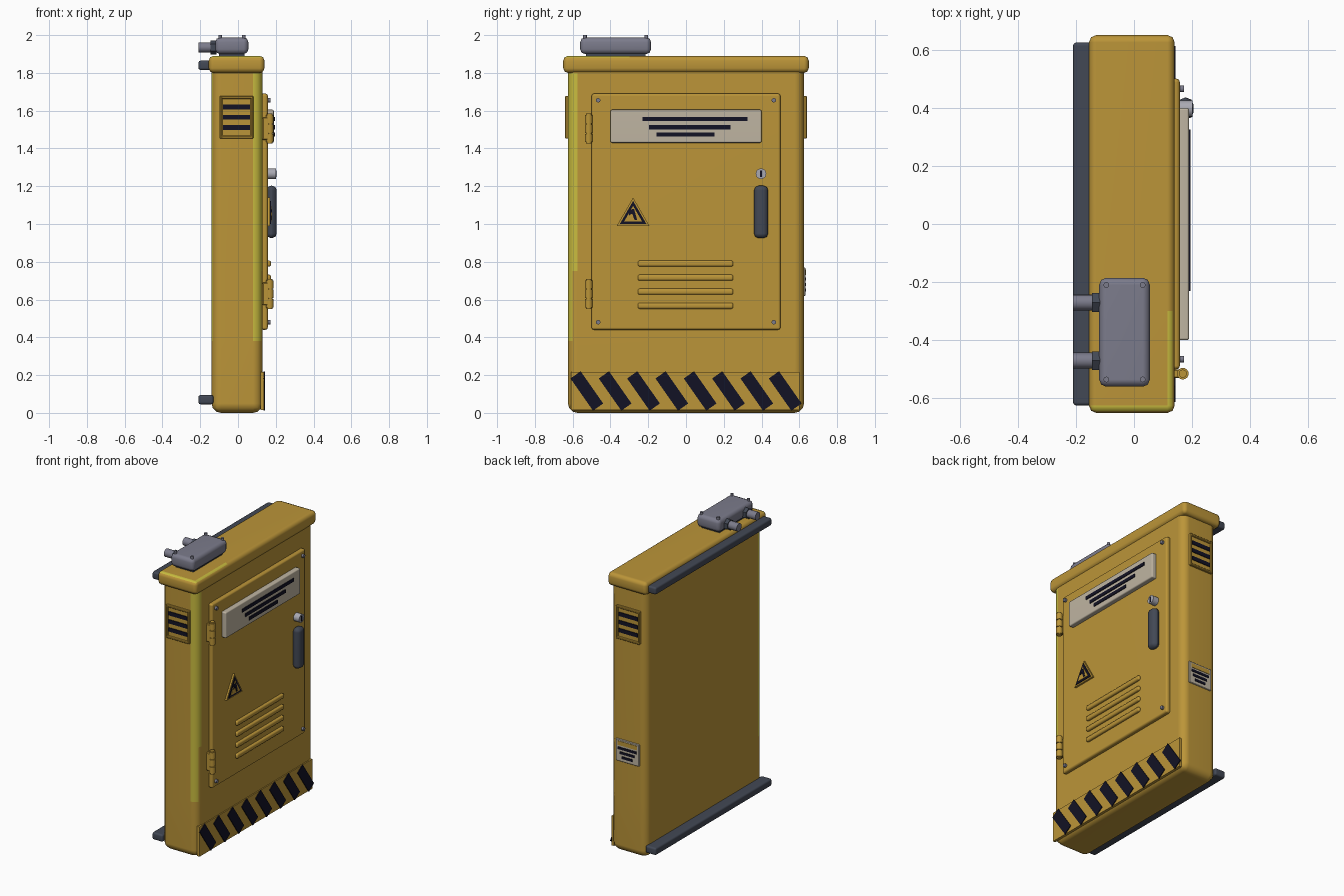
import bpy
import bmesh
import math
from mathutils import Matrix, Vector

default_cube = bpy.data.objects.get("Cube")
if default_cube:
    bpy.data.objects.remove(default_cube, do_unlink=True)


def make_material(name, rgb):
    material = bpy.data.materials.new(name)
    material.use_nodes = True
    colour = (*rgb, 1)
    material.diffuse_color = colour
    shader = material.node_tree.nodes["Principled BSDF"]
    shader.inputs["Base Color"].default_value = colour
    shader.inputs["Roughness"].default_value = 0.6
    return material


YELLOW = make_material("cabinet yellow", (0.5, 0.3, 0.04))
WORN = make_material("worn bright yellow", (0.58, 0.5, 0.05))
NAVY = make_material("dark navy", (0.006, 0.006, 0.018))
SLATE = make_material("slate", (0.055, 0.065, 0.09))
GREY = make_material("blue grey", (0.2, 0.2, 0.26))
BEIGE = make_material("beige", (0.52, 0.46, 0.36))
SILVER = make_material("silver", (0.4, 0.4, 0.45))


def finish(bm, name, materials, smooth=True):
    """Turn a bmesh into a named object with sharp-edge aware shading."""
    bmesh.ops.recalc_face_normals(bm, faces=bm.faces)
    mesh = bpy.data.meshes.new(name)
    for face in bm.faces:
        face.smooth = smooth
    bm.to_mesh(mesh)
    bm.free()
    for material in materials:
        mesh.materials.append(material)
    if smooth:
        mesh.set_sharp_from_angle(angle=math.radians(50))
    obj = bpy.data.objects.new(name, mesh)
    bpy.context.collection.objects.link(obj)
    if smooth:
        obj.modifiers.new("Weighted normals", 'WEIGHTED_NORMAL').keep_sharp = True
    return obj


def box_mesh(xs, ys, zs, bevel=0, segments=1):
    bm = bmesh.new()
    low, high = Vector((xs[0], ys[0], zs[0])), Vector((xs[1], ys[1], zs[1]))
    size = Matrix.Diagonal((*(high - low), 1))
    bmesh.ops.create_cube(bm, size=1, matrix=Matrix.Translation((low + high) / 2) @ size)
    if bevel:
        bmesh.ops.bevel(bm, geom=bm.edges[:], offset=bevel, segments=segments,
                        profile=0.5, affect='EDGES', clamp_overlap=True)
    bm.normal_update()
    return bm


def box(name, xs, ys, zs, material, bevel=0, segments=1):
    return finish(box_mesh(xs, ys, zs, bevel, segments), name, [material], segments > 1)


def cylinder(name, axis, centre, radius, depth, material, sides=16):
    bm = bmesh.new()
    turn = Vector(axis).to_track_quat('Z', 'Y').to_matrix().to_4x4()
    bmesh.ops.create_cone(bm, cap_ends=True, segments=sides, radius1=radius, radius2=radius,
                          depth=depth, matrix=Matrix.Translation(centre) @ turn)
    return finish(bm, name, [material], sides > 8)


def side_plate(name, outline, x0, x1, material):
    """Flat plate on the door side from (y, z) points."""
    bm = bmesh.new()
    face = bm.faces.new([bm.verts.new((x0, y, z)) for y, z in outline])
    out = bmesh.ops.extrude_face_region(bm, geom=[face])["geom"]
    bmesh.ops.translate(bm, vec=(x1 - x0, 0, 0),
                        verts=[v for v in out if isinstance(v, bmesh.types.BMVert)])
    return finish(bm, name, [material], False)


def cut(bm, point, normal):
    bmesh.ops.bisect_plane(bm, geom=bm.verts[:] + bm.edges[:] + bm.faces[:],
                           plane_co=point, plane_no=normal)


X, Y, Z = (1, 0, 0), (0, 1, 0), (0, 0, 1)

# Body with worn front corners
body = box_mesh((-0.14, 0.13), (-0.625, 0.625), (0, 1.85), 0.05, 3)
for height in (0.38, 0.75):
    cut(body, (0, 0, height), Z)
body.normal_update()
for face in body.faces:
    n, height = face.normal, face.calc_center_median().z
    if n.y < -0.1 and abs(n.z) < 0.1 and height > 0.38:
        right_corner = n.x > 0.1 and (n.x < 0.9 or height > 0.75)
        left_corner = n.x < -0.9
        face.material_index = int(right_corner or left_corner)
finish(body, "cabinet_body", [YELLOW, WORN])

# Cap with worn upper edges
cap = box_mesh((-0.155, 0.14), (-0.65, 0.65), (1.8, 1.89), 0.025, 2)
cut(cap, (0, -0.3, 0), Y)
cap.normal_update()
for face in cap.faces:
    n = face.normal
    if 0.5 < n.z < 0.98:
        front_edge = n.y < -0.2
        door_edge = n.x > 0.2 and face.calc_center_median().y < -0.3
        face.material_index = int(front_edge or door_edge)
finish(cap, "cabinet_cap", [YELLOW, WORN])

# Mounting rails on the back
for label, z in (("lower", 0.07), ("upper", 1.84)):
    box(label + "_rail", (-0.21, -0.13), (-0.625, 0.625), (z - 0.025, z + 0.025), SLATE, 0.012, 2)

# Door and its screws
box("door", (0.12, 0.158), (-0.5, 0.5), (0.44, 1.69), YELLOW, 0.012, 2)
for y in (-0.465, 0.465):
    for z in (0.48, 1.655):
        cylinder("door_screw", X, (0.162, y, z), 0.012, 0.02, GREY, 10)

# Door sign with text bars
box("sign_plate", (0.15, 0.19), (-0.4, 0.4), (1.43, 1.605), BEIGE, 0.008, 2)
for y0, y1, z in ((-0.23, 0.325), (-0.195, 0.235), (-0.155, 0.15)) and (
        (-0.23, 0.325, 1.555), (-0.195, 0.235, 1.512), (-0.155, 0.15, 1.473)):
    box("sign_bar", (0.188, 0.195), (y0, y1), (z - 0.011, z + 0.011), NAVY)

# Hinges
for z in (0.63, 1.505):
    cylinder("hinge_pin", Z, (0.168, -0.515, z), 0.014, 0.16, YELLOW)
    box("hinge_leaf", (0.13, 0.165), (-0.53, -0.5), (z - 0.06, z + 0.06), YELLOW, 0.004)
    for step in (-1, 0, 1):
        cylinder("hinge_knuckle", Z, (0.168, -0.515, z + step * 0.05), 0.02, 0.044, YELLOW)

# Lock and handle
cylinder("lock", X, (0.178, 0.397, 1.266), 0.028, 0.045, SILVER, 20)
box("key_slot", (0.198, 0.203), (0.391, 0.403), (1.248, 1.284), NAVY)
box("handle", (0.15, 0.205), (0.36, 0.435), (0.925, 1.203), SLATE, 0.025, 2)


# Warning triangle
def triangle(radius):
    return [(-0.28 + radius * math.cos(math.radians(a)), 1.04 + radius * math.sin(math.radians(a)))
            for a in (90, 210, 330)]


for name, radius, x, material in (("warning_plate", 0.1, 0.17, YELLOW),
                                  ("warning_border", 0.082, 0.174, NAVY),
                                  ("warning_field", 0.056, 0.177, YELLOW)):
    side_plate(name, triangle(radius), 0.15, x, material)
bolt = [(-0.3, 1.075), (-0.275, 1.08), (-0.258, 1.02), (-0.272, 1.02), (-0.285, 1.055), (-0.302, 1.045)]
side_plate("warning_bolt", bolt, 0.17, 0.18, NAVY)

# Door louvers
for i in range(4):
    z = 0.567 + i * 0.0745
    box("door_louver", (0.14, 0.175), (-0.255, 0.25), (z - 0.016, z + 0.016), YELLOW, 0.01, 2)

# Hazard band with slanted stripes
box("hazard_band", (0.12, 0.138), (-0.61, 0.6), (0.015, 0.217), YELLOW)
lean = Matrix.Rotation(math.radians(-55), 2)
for i in range(8):
    middle = Vector((-0.525 + i * 0.15, 0.116))
    corners = [middle + lean @ Vector((a * 0.104, b * 0.033))
               for a, b in ((-1, -1), (1, -1), (1, 1), (-1, 1))]
    side_plate("hazard_stripe", corners, 0.136, 0.143, NAVY)


# Vents on both narrow ends
def span(side, near, far):
    return sorted((side * near, side * far))


for side in (-1, 1):
    box("vent_panel", (-0.09, 0.075), span(side, 0.61, 0.63), (1.46, 1.67), YELLOW)
    for xs in ((-0.097, -0.083), (0.067, 0.081)):
        box("vent_frame_upright", xs, span(side, 0.61, 0.64), (1.452, 1.678), YELLOW, 0.004)
    for z in (1.46, 1.67):
        box("vent_frame_bar", (-0.09, 0.075), span(side, 0.61, 0.64), (z - 0.008, z + 0.008), YELLOW, 0.004)
    for z in (1.51, 1.565, 1.62):
        box("vent_slot", (-0.08, 0.063), span(side, 0.628, 0.635), (z - 0.013, z + 0.013), NAVY)

# Information label on the rear end
box("label_plate", (-0.09, 0.085), (0.61, 0.632), (0.62, 0.77), BEIGE, 0.003)
box("label_header", (-0.075, 0.07), (0.63, 0.635), (0.73, 0.758), YELLOW)
for z, reach in ((0.71, 0.07), (0.68, 0.055), (0.65, 0.04)):
    box("label_bar", (-reach, reach), (0.63, 0.636), (z - 0.008, z + 0.008), NAVY)

# Junction box on the cap with screws and cable glands
box("junction_base", (-0.1, 0.035), (-0.53, -0.215), (1.88, 1.91), SLATE)
box("junction_box", (-0.12, 0.055), (-0.56, -0.185), (1.9, 1.988), GREY, 0.025, 2)
for x in (-0.095, 0.03):
    for y in (-0.535, -0.21):
        cylinder("junction_screw", Z, (x, y, 1.985), 0.01, 0.03, GREY, 10)
for y in (-0.27, -0.47):
    cylinder("gland_nut", X, (-0.13, y, 1.935), 0.037, 0.03, SLATE, 6)
    cylinder("gland_tube", X, (-0.165, y, 1.935), 0.027, 0.09, GREY)
